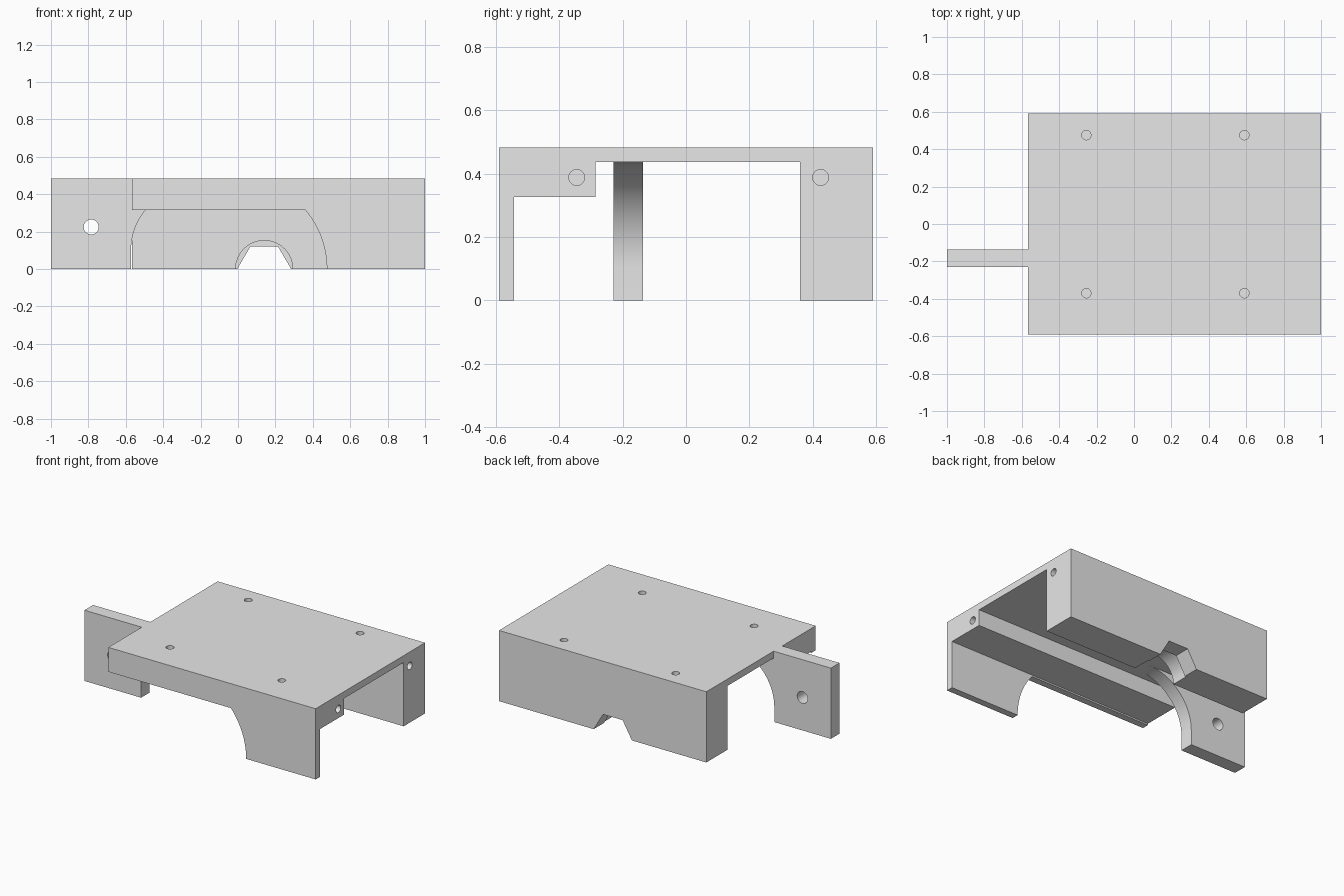
import bpy, bmesh
from math import sin, cos, asin, pi, radians
from mathutils import Matrix

cube = bpy.data.objects.get("Cube")
if cube:
    bpy.data.objects.remove(cube)

gray = bpy.data.materials.new("light gray")
gray.use_nodes = True
gray.diffuse_color = (0.8, 0.8, 0.8, 1)
gray.node_tree.nodes["Principled BSDF"].inputs["Base Color"].default_value = gray.diffuse_color

TOP, SLAB, RAIL, LIP = 0.483, 0.436, 0.326, 0.316
LEFT, RIGHT, DEEP = -0.567, 1.0, 0.59


def finish(name, bm):
    bmesh.ops.recalc_face_normals(bm, faces=bm.faces)
    mesh = bpy.data.meshes.new(name)
    bm.to_mesh(mesh)
    bm.free()
    mesh.materials.append(gray)
    obj = bpy.data.objects.new(name, mesh)
    bpy.context.collection.objects.link(obj)
    return obj


def prism(name, outline, start, end, axis):
    """Extrude a (y, z) outline along x, or an (x, z) outline along y."""
    bm = bmesh.new()
    place = (lambda a, b: (start, a, b)) if axis == "X" else (lambda a, b: (a, start, b))
    face = bm.faces.new([bm.verts.new(place(a, b)) for a, b in outline])
    out = bmesh.ops.extrude_face_region(bm, geom=[face])
    shift = (end - start, 0, 0) if axis == "X" else (0, end - start, 0)
    bmesh.ops.translate(bm, verts=[v for v in out["geom"] if isinstance(v, bmesh.types.BMVert)], vec=shift)
    return finish(name, bm)


def drill(name, centre, radius, depth, axis):
    bm = bmesh.new()
    turn = {"X": Matrix.Rotation(pi / 2, 4, "Y"), "Y": Matrix.Rotation(pi / 2, 4, "X"), "Z": Matrix()}[axis]
    bmesh.ops.create_cone(bm, cap_ends=True, segments=32, radius1=radius, radius2=radius,
                          depth=depth, matrix=Matrix.Translation(centre) @ turn)
    return finish(name, bm)


def cut(target, cutters):
    for cutter in cutters:
        cutter.hide_render = True
        mod = target.modifiers.new("cut", "BOOLEAN")
        mod.operation, mod.solver, mod.object = "DIFFERENCE", "EXACT", cutter
        bpy.context.view_layer.objects.active = target
        bpy.ops.object.modifier_apply(modifier=mod.name)
        bpy.data.objects.remove(cutter)


def arc(cx, cz, r, a0, a1, n=32):
    return [(cx + r * cos(a0 + (a1 - a0) * i / n), cz + r * sin(a0 + (a1 - a0) * i / n)) for i in range(n + 1)]


# Body: top slab with a full-height rear block and a shallow front rail
body = prism("body", [(-DEEP, TOP), (-DEEP, RAIL), (-0.285, RAIL), (-0.285, SLAB),
                      (0.36, SLAB), (0.36, 0), (DEEP, 0), (DEEP, TOP)], LEFT, RIGHT, "X")

# Blind holes in the top and in the end
holes = [drill("top_hole", (x, y, TOP), 0.025, 0.16, "Z") for x in (-0.255, 0.59) for y in (-0.37, 0.475)]
holes += [drill("end_hole", (RIGHT, y, 0.388), 0.025, 0.3, "X") for y in (-0.345, 0.425)]

# Rear notch: a tapered slot outside, a half-round recess inside
holes.append(prism("slot", [(-0.016, -0.02), (0.066, 0.12), (0.214, 0.12), (0.296, -0.02)], 0.4, 0.7, "Y"))
holes.append(drill("recess", (0.14, 0.41, 0), 0.153, 0.14, "Y"))
cut(body, holes)

# Front plate with a quarter-arch opening and a thin lip
r = 0.49
arch = arc(0.475 - r, 0, r, 0, asin(LIP / r))
front_plate = prism("front_plate", [(RIGHT, 0)] + arch + [(LEFT, LIP), (LEFT, RAIL), (RIGHT, RAIL)],
                    -DEEP, -0.543, "Y")

# Side arm sweeping up to meet the underside of the slab
r = 0.335
sweep = arc(-0.237, SLAB - r, r, pi, pi / 2)
side_arm = prism("side_arm", [(-1, 0), (-0.572, 0)] + sweep + [(LEFT, SLAB), (LEFT, TOP), (-1, TOP)],
                 -0.229, -0.136, "Y")
cut(side_arm, [drill("arm_hole", (-0.785, -0.18, 0.225), 0.04, 0.3, "Y")])

# Smooth the curved walls, keep the edges crisp
bpy.ops.object.select_all(action="DESELECT")
for obj in (body, front_plate, side_arm):
    obj.select_set(True)
bpy.context.view_layer.objects.active = body
bpy.ops.object.shade_smooth_by_angle(angle=radians(25))
